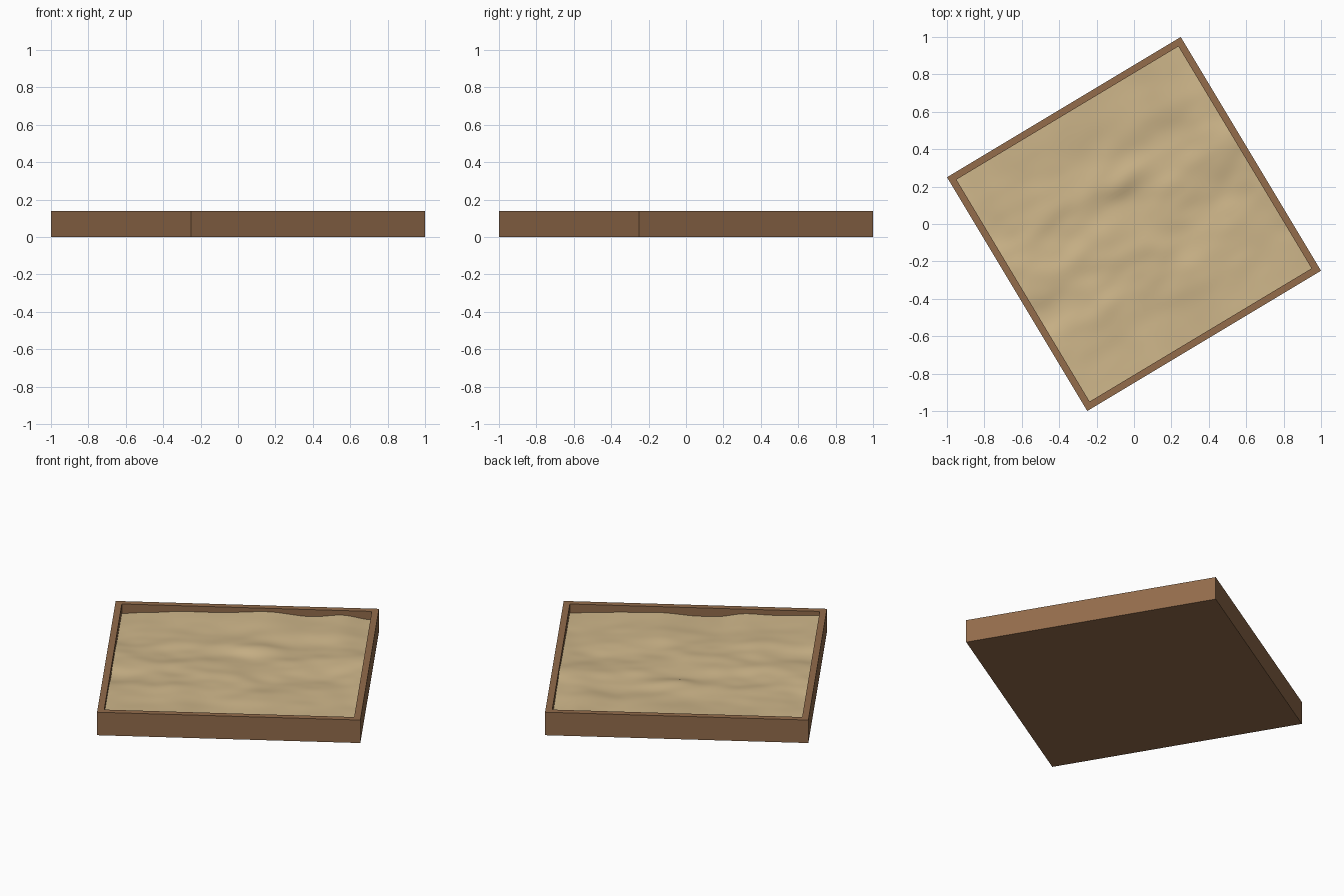
import bpy, bmesh, math
from mathutils import Vector, noise

if "Cube" in bpy.data.objects:
    bpy.data.objects.remove(bpy.data.objects["Cube"])

ANGLE = math.atan2(0.75, 1.25)      # tray is turned on the grid
SIDE = math.hypot(1.25, 0.75)       # outer side length
WALL, HEIGHT, FLOOR = 0.037, 0.14, 0.03
INNER = SIDE / 2 - WALL


def material(name, rgb):
    m = bpy.data.materials.new(name)
    m.diffuse_color = (*rgb, 1)
    m.use_nodes = True
    m.node_tree.nodes["Principled BSDF"].inputs["Base Color"].default_value = m.diffuse_color
    return m


def add_object(name, bm, mat):
    me = bpy.data.meshes.new(name)
    bm.normal_update()
    bm.to_mesh(me)
    bm.free()
    me.materials.append(mat)
    ob = bpy.data.objects.new(name, me)
    bpy.context.collection.objects.link(ob)
    ob.rotation_euler.z = ANGLE
    return ob


wood = material("brown wood", (0.292, 0.150, 0.071))
sand = material("pale sand", (0.62, 0.47, 0.255))

# Wooden tray: block with its top inset and pushed down
bm = bmesh.new()
bmesh.ops.create_cube(bm, size=1)
bmesh.ops.scale(bm, vec=(SIDE, SIDE, HEIGHT), verts=bm.verts)
bmesh.ops.translate(bm, vec=(0, 0, HEIGHT / 2), verts=bm.verts)
bm.normal_update()
top = max(bm.faces, key=lambda f: f.calc_center_median().z)
bmesh.ops.inset_region(bm, faces=[top], thickness=WALL, use_even_offset=True)
ext = bmesh.ops.extrude_discrete_faces(bm, faces=[top])
for v in ext["faces"][0].verts:
    v.co.z = FLOOR
bmesh.ops.recalc_face_normals(bm, faces=bm.faces)
add_object("tray_frame", bm, wood)

# Sand: rippled sheet following a height line along the front and back walls
BACK = [(0, .083), (.11, .094), (.25, .106), (.38, .105), (.58, .119),
        (.76, .097), (.88, .112), (1, .089)]
FRONT = [(0, .115), (.19, .108), (.29, .113), (.42, .089), (.48, .089),
         (.64, .104), (.78, .10), (.88, .094), (1, .086)]


def profile(points, t):
    for (a, za), (b, zb) in zip(points, points[1:]):
        if t <= b:
            k = (t - a) / (b - a)
            k = k * k * (3 - 2 * k)
            return za + (zb - za) * k
    return points[-1][1]


def sand_height(x, y):
    s, t = (x / INNER + 1) / 2, (y / INNER + 1) / 2
    base = profile(FRONT, s) * max(0, 1 - t * 3) + profile(BACK, s) * max(0, t * 3 - 2)
    mid = 1 - max(0, 1 - t * 3) - max(0, t * 3 - 2)
    bumps = noise.noise(Vector((x * 3, y * 4.5, 2.3))) * 0.02
    bumps += noise.noise(Vector((x * 7, y * 10, 7.1))) * 0.006
    ridge = 0.015 * math.exp(-((x - 0.08) / 0.15) ** 2 - ((y - 0.22) / 0.07) ** 2)
    return min(base + mid * (0.1 + bumps) + ridge, HEIGHT - 0.01)


bm = bmesh.new()
bmesh.ops.create_grid(bm, x_segments=64, y_segments=64, size=INNER)
for v in bm.verts:
    v.co.z = sand_height(v.co.x, v.co.y)
for f in bm.faces:
    f.smooth = True
add_object("sand_surface", bm, sand)
